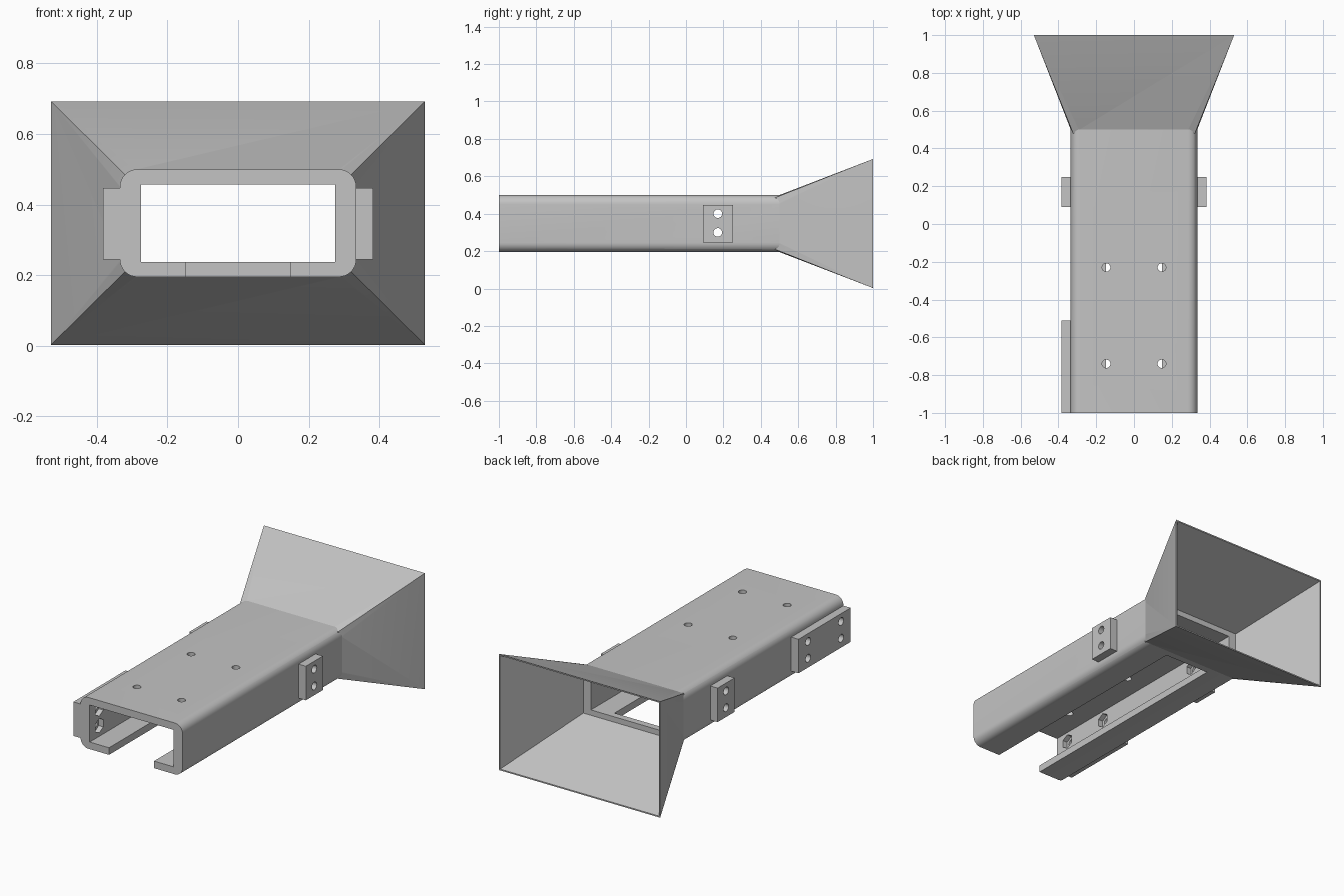
import bpy, bmesh
from math import sin, cos, pi, radians
from mathutils import Vector

if "Cube" in bpy.data.objects:
    bpy.data.objects.remove(bpy.data.objects["Cube"], do_unlink=True)

ZC = 0.3475                 # height of the tube axis
SIGNS = [(a, b) for a in (-1, 1) for b in (-1, 1)]

grey = bpy.data.materials.new("plain_grey")
grey.use_nodes = True
grey.diffuse_color = (0.55, 0.55, 0.55, 1)
grey.node_tree.nodes["Principled BSDF"].inputs["Base Color"].default_value = grey.diffuse_color


def hull(name, points):
    """Convex solid around the points."""
    bm = bmesh.new()
    for p in points:
        bm.verts.new(Vector(p))
    res = bmesh.ops.convex_hull(bm, input=bm.verts)
    inner = [g for g in res["geom_interior"] if isinstance(g, bmesh.types.BMVert)]
    bmesh.ops.delete(bm, geom=inner, context='VERTS')
    bmesh.ops.dissolve_limit(bm, angle_limit=0.01, verts=bm.verts, edges=bm.edges)
    bmesh.ops.recalc_face_normals(bm, faces=bm.faces)
    mesh = bpy.data.meshes.new(name)
    bm.to_mesh(mesh)
    bm.free()
    mesh.materials.append(grey)
    obj = bpy.data.objects.new(name, mesh)
    bpy.context.collection.objects.link(obj)
    return obj


def box(name, xs, ys, zs):
    return hull(name, [(x, y, z) for x in xs for y in ys for z in zs])


def rect(hx, y, hz):
    return [(sx * hx, y, ZC + sz * hz) for sx, sz in SIGNS]


def rod(name, axis, a, b, centre, r, sides):
    """Cylinder or prism along x or z, between a and b."""
    pts = []
    for end in (a, b):
        for i in range(sides):
            t = 2 * pi * i / sides
            u, v = centre[0] + r * sin(t), centre[1] + r * cos(t)
            pts.append((end, u, v) if axis == 'x' else (u, v, end))
    return hull(name, pts)


def boolean(obj, tool, operation):
    mod = obj.modifiers.new(operation, 'BOOLEAN')
    mod.operation, mod.object, mod.solver = operation, tool, 'EXACT'
    bpy.context.view_layer.objects.active = obj
    bpy.ops.object.modifier_apply(modifier=mod.name)


# Rounded outer tube
R, HX, HZ = 0.05, 0.335, 0.1525
profile = []
for sx, sz in SIGNS:
    for i in range(9):
        t = pi / 2 * i / 8
        profile.append((sx * (HX - R + R * cos(t)), ZC + sz * (HZ - R + R * sin(t))))
body = hull("tube_and_funnel", [(x, y, z) for x, z in profile for y in (-1, 0.505)])

# Flared funnel with chamfered corners that run back onto the tube
funnel = hull("funnel_solid", rect(0.53, 1, 0.345) + rect(0.29, 0.5, HZ)
              + rect(HX, 0.5, 0.105) + rect(0.32, 0.475, 0.1375))
boolean(body, funnel, 'UNION')

# Side mounting plates
plates = [
    box("left_rear_plate", (HX, 0.383), (0.09, 0.25), (0.245, 0.447)),
    box("right_rear_plate", (-0.383, -HX), (0.09, 0.25), (0.245, 0.447)),
    box("right_front_plate", (-0.383, -HX), (-1, -0.51), (0.245, 0.447)),
]

# Inner cavity, funnel inside and bottom slot
cutters = [
    box("cavity_cutter", (-0.275, 0.275), (-1.1, 0.6), (0.237, 0.457)),
    hull("funnel_cutter", rect(0.325, 0.5, 0.1425) + rect(0.53, 1.02, 0.345)),
    box("slot_cutter", (-0.148, 0.148), (-1.1, 0.46), (0.1, 0.3)),
]

# Top screw holes
for x in (-0.147, 0.147):
    for y in (-0.74, -0.23):
        cutters.append(rod("top_hole_cutter", 'z', 0.42, 0.6, (x, y), 0.022, 24))

# Side bolt holes with hexagonal nut pockets on the inside
side_holes = []
for s, y in ((1, 0.17), (-1, 0.17), (-1, -0.91), (-1, -0.6)):
    for z in (0.3, 0.4):
        side_holes.append(rod("bolt_cutter", 'x', s * 0.25, s * 0.45, (y, z), 0.023, 24))
        cutters.append(rod("nut_cutter", 'x', s * 0.25, s * 0.305, (y, z), 0.043, 6))

for tool in cutters + side_holes:
    boolean(body, tool, 'DIFFERENCE')
for plate in plates:
    for tool in side_holes:
        boolean(plate, tool, 'DIFFERENCE')

for tool in cutters + side_holes + [funnel]:
    bpy.data.objects.remove(tool, do_unlink=True)

# Smooth the round corners and holes, keep the edges sharp
for obj in [body] + plates:
    bpy.ops.object.select_all(action='DESELECT')
    obj.select_set(True)
    bpy.context.view_layer.objects.active = obj
    bpy.ops.object.shade_smooth_by_angle(angle=radians(20))
